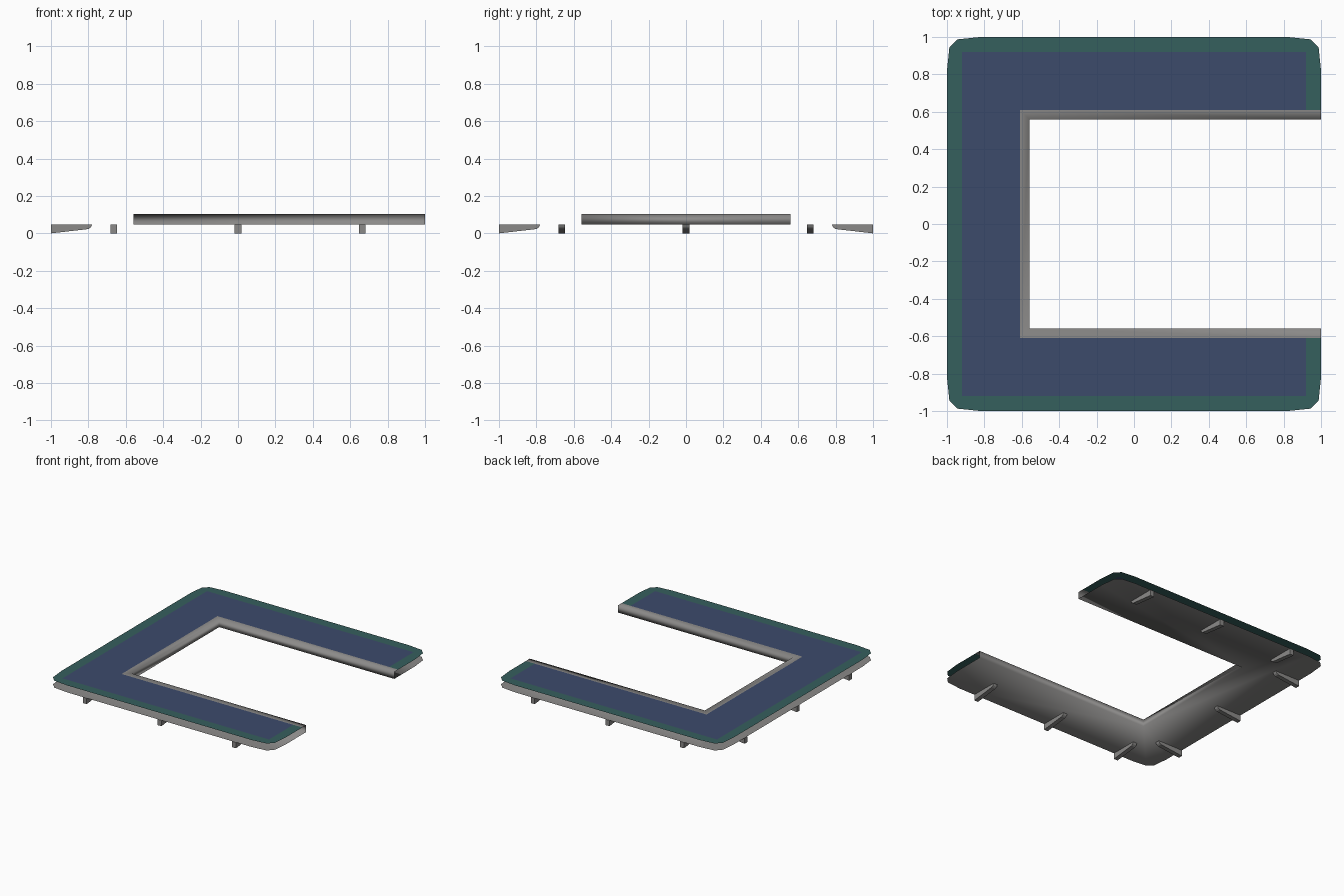
import bpy, bmesh
from mathutils import Matrix
from math import radians

if "Cube" in bpy.data.objects:
    bpy.data.objects.remove(bpy.data.objects["Cube"])

TOP, LOW = 0.104, 0.048          # heights of the upper and lower sheets
INNER, TRIM, FIELD = 0.56, 0.61, 0.92


def material(name, rgb):
    m = bpy.data.materials.new(name)
    m.diffuse_color = (*rgb, 1)
    m.use_nodes = True
    m.node_tree.nodes["Principled BSDF"].inputs["Base Color"].default_value = m.diffuse_color
    return m


grey = material("warm grey", (0.26, 0.255, 0.25))
teal = material("dark teal", (0.036, 0.115, 0.11))
blue = material("slate blue", (0.046, 0.07, 0.148))


def build(name, faces, mat, smooth=False):
    """Make an object from a list of polygons, welding shared corners."""
    bm = bmesh.new()
    for pts in faces:
        bm.faces.new([bm.verts.new(p) for p in pts])
    bmesh.ops.remove_doubles(bm, verts=bm.verts, dist=1e-5)
    for f in bm.faces:
        f.smooth = smooth
    me = bpy.data.meshes.new(name)
    bm.to_mesh(me)
    bm.free()
    me.materials.append(mat)
    ob = bpy.data.objects.new(name, me)
    bpy.context.collection.objects.link(ob)
    return ob


def flat(points, z):
    return [(x, y, z) for x, y in points]


def u_path(r, end):
    """Square U open towards +x, running from -y arm end to +y arm end."""
    return [(end, -r), (-r, -r), (-r, r), (end, r)]


# Outer outline with softly cut corners, clockwise seen from above
corner = [(1, 0.82), (0.987, 0.945), (0.945, 0.987), (0.82, 1)]
outer = [(x, -y) for x, y in corner]
outer += [(-x, -y) for x, y in reversed(corner)]
outer += [(-x, y) for x, y in corner]
outer += [(x, y) for x, y in reversed(corner)]

# Upper sheet: teal border and blue field
field = [(FIELD, -TRIM), (FIELD, -FIELD), (-FIELD, -FIELD),
         (-FIELD, FIELD), (FIELD, FIELD), (FIELD, TRIM)]
border = [(1, -TRIM)] + outer + [(1, TRIM)] + field[::-1]
build("top_border", [flat(border[::-1], TOP)], teal)
build("top_field", [flat((field + [(-TRIM, TRIM), (-TRIM, -TRIM)])[::-1], TOP)], blue)

# Lower sheet, inner wall and top trim form one smooth shell
inn, trim = u_path(INNER, 1), u_path(TRIM, 1)
shell = [flat(outer + inn[::-1], LOW)]
for i in range(3):
    a, b = inn[i], inn[i + 1]
    c, d = trim[i + 1], trim[i]
    shell.append([(*a, LOW), (*a, TOP), (*b, TOP), (*b, LOW)][::-1])
    shell.append(flat([a, b, c, d], TOP)[::-1])
ob = build("lower_shell_and_inner_trim", shell, grey, smooth=True)
bm = bmesh.new()
bm.from_mesh(ob.data)
bmesh.ops.recalc_face_normals(bm, faces=bm.faces)
big = max(bm.faces, key=lambda f: f.calc_area())
if big.normal.z > 0:
    bmesh.ops.reverse_faces(bm, faces=bm.faces)
bm.to_mesh(ob.data)
bm.free()

# Tapered support brackets under the three closed sides
profile = [(-1, 0), (-0.8, 0.023), (-0.787, 0.032), (-0.78, LOW - 0.001), (-1, LOW - 0.001)]
W = 0.0175


def bracket(name, angle, offset):
    left = [(x, offset - W, z) for x, z in profile]
    right = [(x, offset + W, z) for x, z in profile]
    n = len(profile)
    faces = [left, right[::-1]]
    faces += [[left[i], right[i], right[(i + 1) % n], left[(i + 1) % n]] for i in range(n)]
    o = build(name, faces, grey)
    o.data.transform(Matrix.Rotation(radians(angle), 4, 'Z'))
    b = bmesh.new()
    b.from_mesh(o.data)
    bmesh.ops.recalc_face_normals(b, faces=b.faces)
    b.to_mesh(o.data)
    b.free()


for side, angle in (("left", 0), ("front", 90), ("back", -90)):
    for k, offset in enumerate((-0.665, 0, 0.665)):
        bracket(f"{side}_bracket_{k + 1}", angle, offset)
